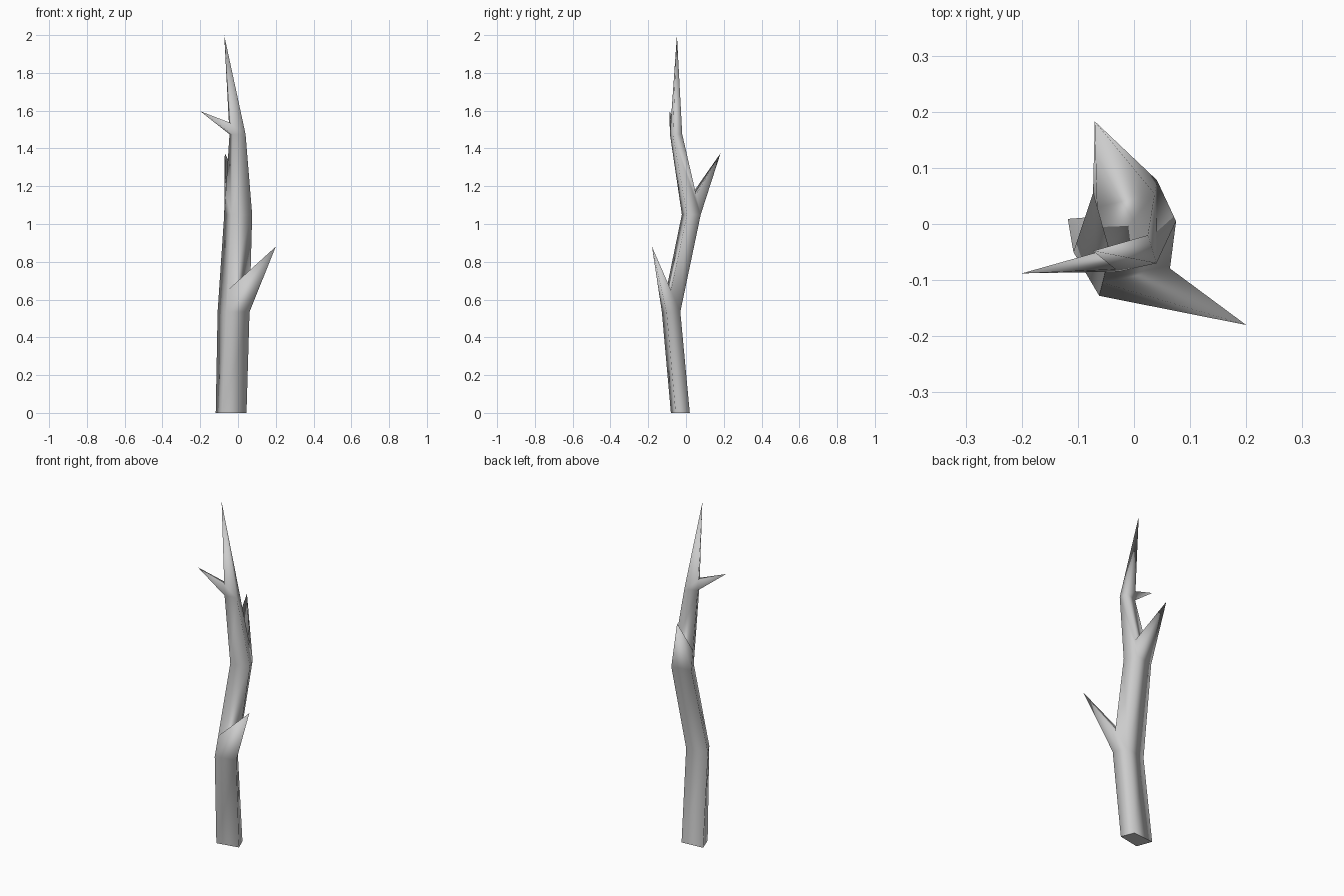
import bpy, bmesh
from mathutils import Vector

if "Cube" in bpy.data.objects:
    bpy.data.objects.remove(bpy.data.objects["Cube"])

# Trunk cross-sections: front-left, front-right, back-right, back-left corners
RINGS = [
    (0.00, [(-0.085, -0.08), (0.045, -0.055), (0.015, 0.02), (-0.118, 0.009)]),
    (0.535, [(-0.062, -0.128), (0.061, -0.103), (0.02, -0.03), (-0.108, -0.05)]),
    (1.05, [(-0.035, -0.022), (0.075, 0.005), (0.041, 0.078), (-0.073, 0.055)]),
    (1.475, [(-0.028, -0.085), (0.04, -0.07), (0.025, -0.02), (-0.045, -0.045)]),
]
APEX = (-0.073, -0.048, 2.0)

# Twigs: ring level -> (trunk side, height share of that segment, tip)
TWIGS = {
    1: (0, 0.22, (0.20, -0.18, 0.88)),
    2: (2, 0.25, (-0.07, 0.183, 1.375)),
    3: (3, 0.11, (-0.20, -0.088, 1.597)),
}

bm = bmesh.new()
rings = [[bm.verts.new((x, y, z)) for x, y in pts] for z, pts in RINGS]
rings.append([bm.verts.new(APEX)] * 4)

for level in range(4):
    low, high = rings[level], rings[level + 1]
    split = {}
    if level in TWIGS:
        # Pointed twig growing out of one side of the trunk
        side, share, tip_co = TWIGS[level]
        a, b = side, (side + 1) % 4
        for c in (a, b):
            split[c] = bm.verts.new(low[c].co.lerp(high[c].co, share))
        tip = bm.verts.new(Vector(tip_co))
        loop = [low[a], low[b], split[b], split[a]]
        for i in range(4):
            bm.faces.new((loop[i], loop[(i + 1) % 4], tip))
    # Trunk sides around the twig
    for a in range(4):
        b = (a + 1) % 4
        if a in split and b in split:
            face = [split[a], split[b], high[b], high[a]]
        else:
            face = [low[a], low[b]]
            face += [split[b]] if b in split else []
            face += [high[b], high[a]]
            face += [split[a]] if a in split else []
        bm.faces.new(list(dict.fromkeys(face)))

# Flat cut at the foot
foot = bm.faces.new(rings[0][::-1])
bmesh.ops.recalc_face_normals(bm, faces=bm.faces[:])
for f in bm.faces:
    f.smooth = f is not foot
for e in foot.edges:
    e.smooth = False

mesh = bpy.data.meshes.new("bare_branch")
bm.to_mesh(mesh)
bm.free()
branch = bpy.data.objects.new("bare_branch", mesh)
bpy.context.collection.objects.link(branch)

grey = bpy.data.materials.new("pale_grey")
grey.diffuse_color = (0.6, 0.6, 0.6, 1)
grey.use_nodes = True
grey.node_tree.nodes["Principled BSDF"].inputs["Base Color"].default_value = grey.diffuse_color
mesh.materials.append(grey)
